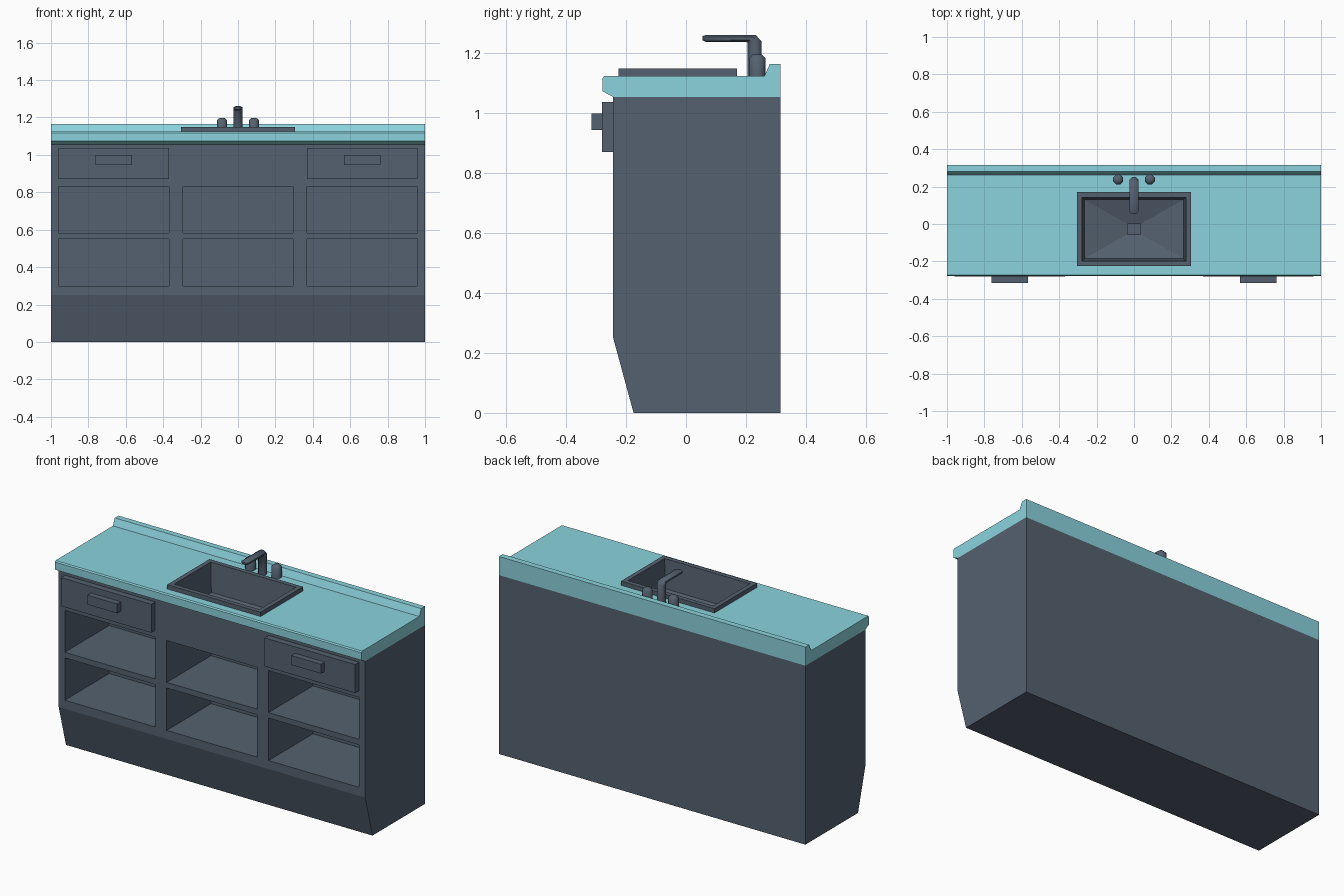
import bpy, bmesh, math
from mathutils import Vector

if "Cube" in bpy.data.objects:
    bpy.data.objects.remove(bpy.data.objects["Cube"])


def material(name, rgb):
    m = bpy.data.materials.new(name)
    m.diffuse_color = (*rgb, 1)
    m.use_nodes = True
    m.node_tree.nodes["Principled BSDF"].inputs["Base Color"].default_value = m.diffuse_color
    return m


SLATE = material("slate_grey", (0.09, 0.12, 0.16))
TEAL = material("pale_teal", (0.26, 0.65, 0.72))


def finish(name, bm, mat, smooth=False):
    bmesh.ops.recalc_face_normals(bm, faces=bm.faces)
    me = bpy.data.meshes.new(name)
    bm.to_mesh(me)
    bm.free()
    ob = bpy.data.objects.new(name, me)
    bpy.context.collection.objects.link(ob)
    me.materials.append(mat)
    bpy.context.view_layer.objects.active = ob
    if smooth:
        bpy.ops.object.select_all(action='DESELECT')
        ob.select_set(True)
        bpy.ops.object.shade_smooth_by_angle(angle=math.radians(50))
    return ob


def loft(name, rings, mat, smooth=False, cap_start=True):
    """Join closed rings of points with quads and cap the ends."""
    bm = bmesh.new()
    vs = [[bm.verts.new(p) for p in r] for r in rings]
    n = len(vs[0])
    for a, b in zip(vs, vs[1:]):
        for i in range(n):
            j = (i + 1) % n
            bm.faces.new((a[i], a[j], b[j], b[i]))
    if cap_start:
        bm.faces.new(vs[0])
    bm.faces.new(vs[-1])
    return finish(name, bm, mat, smooth)


def rect(x0, x1, y0, y1, z):
    return [(x0, y0, z), (x1, y0, z), (x1, y1, z), (x0, y1, z)]


def box(name, x0, x1, y0, y1, z0, z1, mat):
    return loft(name, [rect(x0, x1, y0, y1, z0), rect(x0, x1, y0, y1, z1)], mat)


def extrude_x(name, profile, mat):
    return loft(name, [[(x, y, z) for y, z in profile] for x in (-1, 1)], mat)


def cut(ob, cutter):
    mod = ob.modifiers.new("cut", 'BOOLEAN')
    mod.operation = 'DIFFERENCE'
    mod.solver = 'EXACT'
    mod.object = cutter
    bpy.context.view_layer.objects.active = ob
    bpy.ops.object.modifier_apply(modifier=mod.name)


# Cabinet body with slanted toe kick
cabinet = extrude_x("cabinet", [(-.175, 0), (.315, 0), (.315, 1.055),
                                (-.243, 1.055), (-.243, .25)], SLATE)

# Worktop with front lip and raised back edge
worktop = extrude_x("worktop", [(-.243, 1.055), (.315, 1.055), (.315, 1.165), (.28, 1.165),
                                (.262, 1.125), (-.272, 1.125), (-.278, 1.118),
                                (-.278, 1.073)], TEAL)

# Three open bays, each with a shelf left between two recesses
for cx in (-.665, 0, .665):
    for z0, z1 in ((.30, .55), (.583, .83)):
        c = box("cutter", cx - .295, cx + .295, -.5, .17, z0, z1, SLATE)
        cut(cabinet, c)
        bpy.data.objects.remove(c)

# Opening for the sink through worktop and cabinet top
c = box("cutter", -.285, .285, -.205, .15, .91, 1.3, SLATE)
cut(cabinet, c)
cut(worktop, c)
bpy.data.objects.remove(c)

# Sink: raised rim, walls, floor sloping to a square drain
loft("sink", [rect(-.305, .305, -.225, .17, 1.12),
              rect(-.305, .305, -.225, .17, 1.15),
              rect(-.278, .278, -.198, .143, 1.15),
              rect(-.265, .265, -.185, .13, .98),
              rect(-.035, .035, -.055, 0, .94),
              rect(-.035, .035, -.055, 0, .925)], SLATE, cap_start=False)

# Drawers, handles and tap knobs, mirrored left and right
for side, s in (("left", -1), ("right", 1)):
    cx = s * .665
    box(side + "_drawer", cx - .295, cx + .295, -.28, -.24, .87, 1.038, SLATE)
    box(side + "_handle", cx - .097, cx + .097, -.315, -.28, .945, 1.0, SLATE)
    loft(side + "_tap_knob",
         [[(s * .085 + r * math.cos(math.tau * (i + .5) / 8),
            .238 + r * math.sin(math.tau * (i + .5) / 8), z) for i in range(8)]
          for r, z in ((.029, 1.12), (.029, 1.185), (.014, 1.198))], SLATE, True)

# Spout: octagonal sections, each from an inner to an outer point in the side view
sections = [((.205, 1.12), (.252, 1.12), .023), ((.205, 1.236), (.252, 1.24), .023),
            ((.202, 1.238), (.232, 1.262), .023), ((.066, 1.238), (.066, 1.262), .023),
            ((.055, 1.244), (.055, 1.257), .013)]
rings = []
for a, b, w in sections:
    a, b = Vector((0, *a)), Vector((0, *b))
    mid, half = (a + b) / 2, (b - a) / 2
    k = 1 / math.cos(math.pi / 8)
    rings.append([mid + half * k * math.sin(t) + Vector((w * k * math.cos(t), 0, 0))
                  for t in (math.tau * (i + .5) / 8 for i in range(8))])
loft("spout", rings, SLATE, True)
